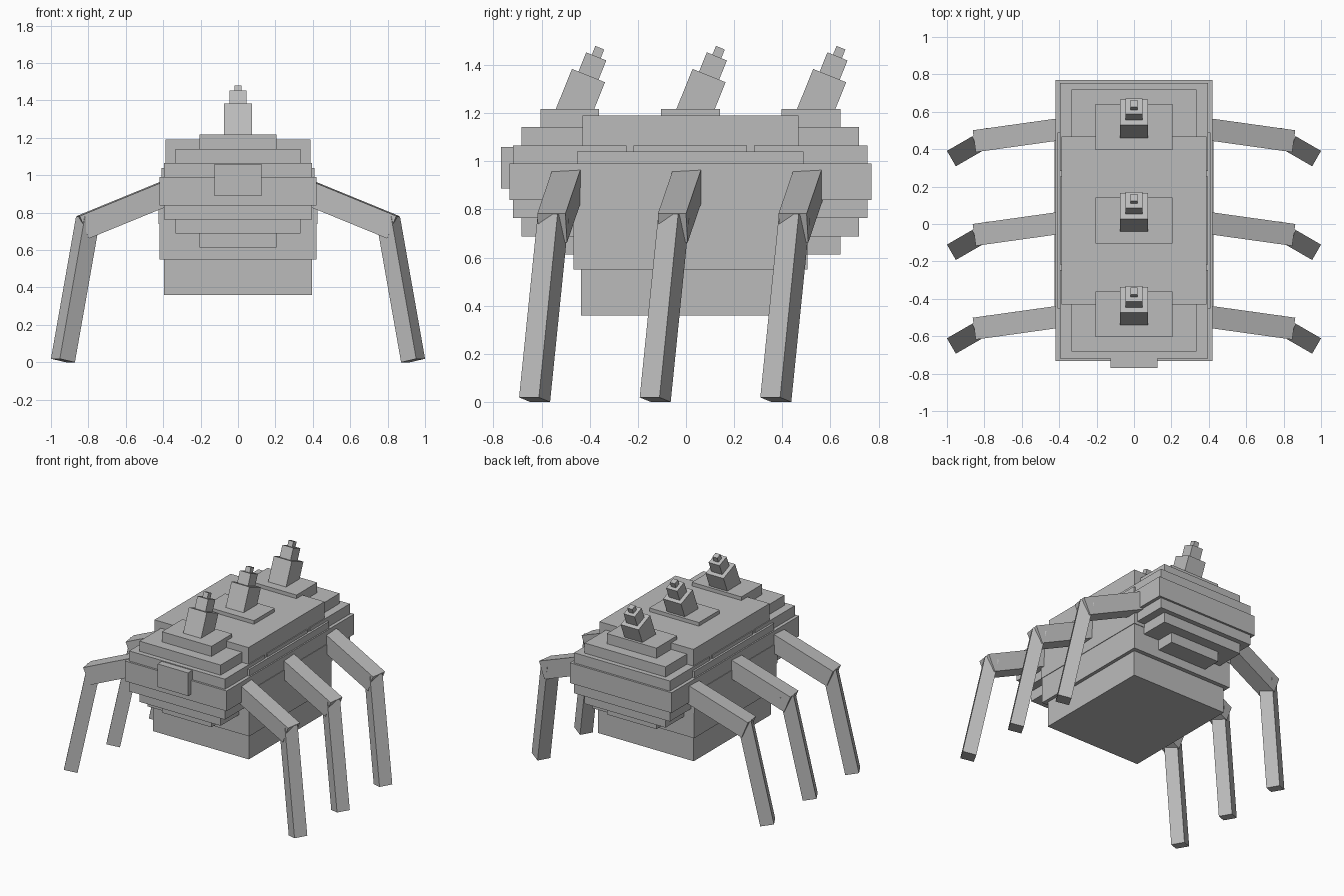
import bpy
import bmesh
import math
from mathutils import Matrix, Vector

cube = bpy.data.objects.get("Cube")
if cube:
    bpy.data.objects.remove(cube, do_unlink=True)

grey = bpy.data.materials.new("plain_grey")
grey.use_nodes = True
grey.diffuse_color = (0.5, 0.5, 0.5, 1)
grey.node_tree.nodes["Principled BSDF"].inputs["Base Color"].default_value = (0.5, 0.5, 0.5, 1)


def make_object(name, boxes):
    """One flat-shaded object from a list of box matrices."""
    bm = bmesh.new()
    for matrix in boxes:
        bmesh.ops.create_cube(bm, size=1, matrix=matrix)
    mesh = bpy.data.meshes.new(name)
    bm.to_mesh(mesh)
    bm.free()
    mesh.materials.append(grey)
    obj = bpy.data.objects.new(name, mesh)
    bpy.context.collection.objects.link(obj)
    return obj


def block(half_x, half_y, z0, z1, y=0):
    """Upright box centred on x = 0."""
    return (Matrix.Translation((0, y, (z0 + z1) / 2))
            @ Matrix.Diagonal((half_x * 2, half_y * 2, z1 - z0, 1)))


def beam(start, end, width, depth, yaw):
    """Box running from start to end; its width axis is level at the yaw angle."""
    start, end = Vector(start), Vector(end)
    axis = (end - start).normalized()
    side = Vector((-math.sin(yaw), math.cos(yaw), 0))
    side = (side - axis * side.dot(axis)).normalized()
    rot = Matrix((side.cross(axis), side, axis)).transposed().to_4x4()
    size = Matrix.Diagonal((depth, width, (end - start).length, 1))
    return Matrix.Translation((start + end) / 2) @ rot @ size


# Central body: broad slabs stacked from the belly to the back
MID = 0.018
core_layers = [(0.395, 0.455, 0.36, 0.55), (0.42, 0.486, 0.55, 0.74),
               (0.424, 0.49, 0.74, 0.89), (0.41, 0.47, 0.89, 1.04),
               (0.388, 0.449, 1.04, 1.19)]
make_object("body_core", [block(*layer, MID) for layer in core_layers])

# Head plate on the front
make_object("head_plate", [block(0.126, 0.045, 0.888, 1.06, -0.724)])

# Three shell segments, each with a spike and a pair of legs
LAYER = 0.0755
half_widths = [0.205, 0.335, 0.395, 0.42]
profile = half_widths + half_widths[::-1]
lean = math.radians(22)
up = Vector((0, math.sin(lean), math.cos(lean)))

for label, y in zip(("front", "middle", "back"), (MID - 0.501, MID, MID + 0.501)):
    make_object(label + "_shell", [
        block(w, w * 0.597, 0.613 + i * LAYER, 0.613 + (i + 1) * LAYER, y)
        for i, w in enumerate(profile)])

    # Spike leaning back, in three shrinking steps
    base = Vector((0, y + 0.078, 1.356))
    steps = [(0.148, -0.21, 0), (0.09, 0, 0.086), (0.04, 0.086, 0.125)]
    make_object(label + "_spike", [
        beam(base + up * a, base + up * b, size, size, math.pi / 2)
        for size, a, b in steps])

    # Legs: a sloping thigh and a steep shin turned toward the front
    yaw, tilt = math.radians(-30), math.radians(11.5)
    foot = Vector((0.936, y - 0.146, 0.0095))
    rise = Vector((-math.cos(yaw) * math.sin(tilt),
                   -math.sin(yaw) * math.sin(tilt), math.cos(tilt)))
    thigh = beam((0.2, y + 0.015, 0.98), (0.83, y - 0.073, 0.722), 0.118, 0.13,
                 math.radians(-8))
    shin = beam(foot, foot + rise * 0.777, 0.095, 0.095, yaw)
    for side, sign in (("left", 1), ("right", -1)):
        leg = make_object(f"{label}_{side}_leg", [thigh, shin])
        if sign < 0:
            leg.data.transform(Matrix.Diagonal((-1, 1, 1, 1)))
            leg.data.flip_normals()
